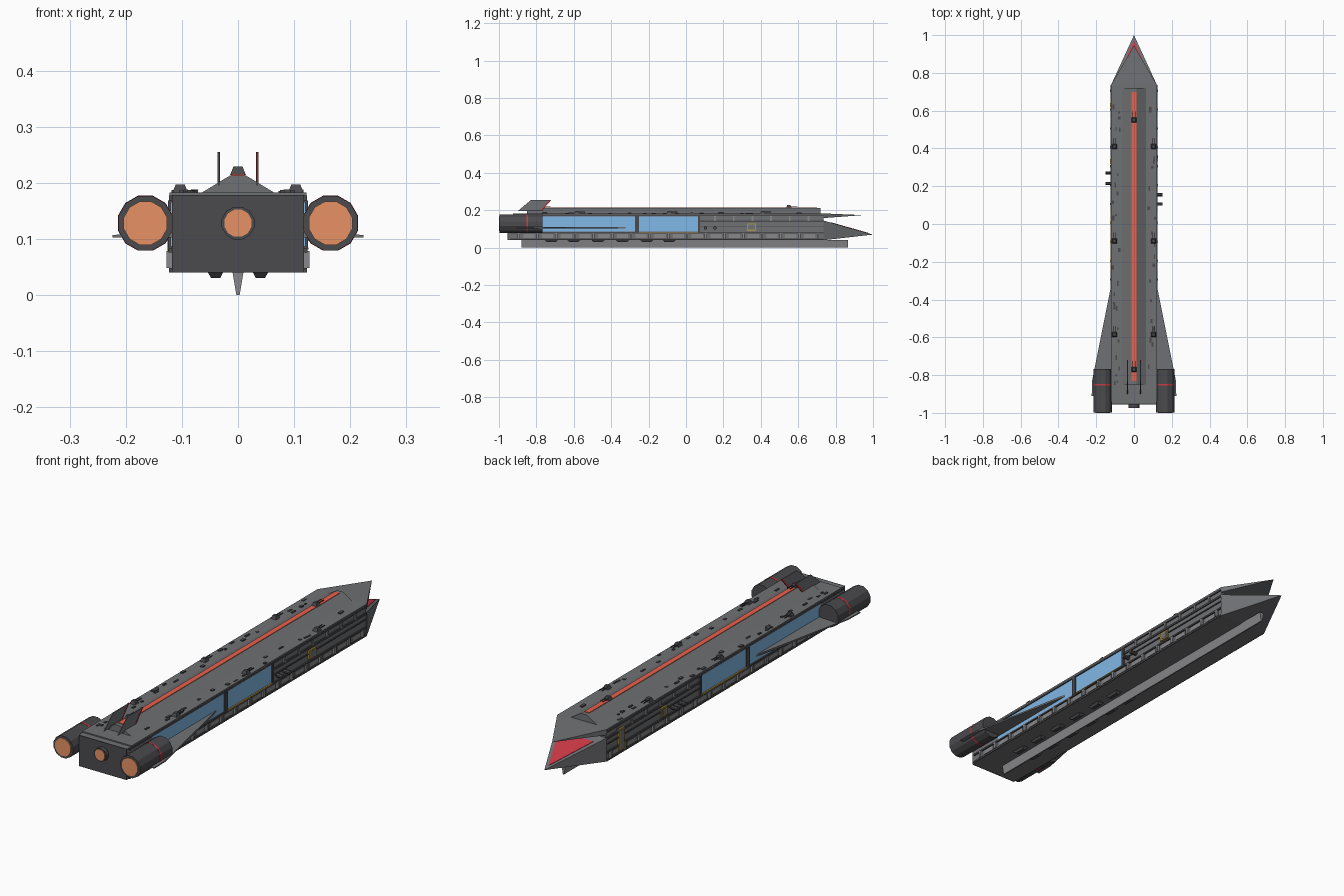
import bpy, bmesh, math, random
from mathutils import Matrix, Vector

if "Cube" in bpy.data.objects:
    bpy.data.objects.remove(bpy.data.objects["Cube"])

random.seed(4)


def mat(name, rgb):
    m = bpy.data.materials.new(name)
    m.diffuse_color = (*rgb, 1)
    m.use_nodes = True
    m.node_tree.nodes["Principled BSDF"].inputs["Base Color"].default_value = m.diffuse_color
    return m


HULL = mat("hull_grey", (0.16, 0.165, 0.175))
DARK = mat("dark_grey", (0.07, 0.07, 0.076))
LIGHT = mat("light_grey", (0.25, 0.25, 0.26))
RED = mat("red", (0.6, 0.04, 0.06))
STRIPE = mat("stripe_red", (0.8, 0.12, 0.07))
GLOW = mat("engine_orange", (0.8, 0.29, 0.13))
BLUE = mat("window_blue", (0.22, 0.48, 0.8))
YELLOW = mat("hatch_yellow", (0.45, 0.3, 0.06))


def finish(name, bm, material):
    bmesh.ops.recalc_face_normals(bm, faces=bm.faces)
    me = bpy.data.meshes.new(name)
    bm.to_mesh(me)
    bm.free()
    me.materials.append(material)
    ob = bpy.data.objects.new(name, me)
    bpy.context.collection.objects.link(ob)
    return ob


def boxes(name, spans, material, mirror=False):
    """One object from boxes given as (x0, x1, y0, y1, z0, z1)."""
    bm = bmesh.new()
    for x0, x1, y0, y1, z0, z1 in spans:
        for s in ((1, -1) if mirror else (1,)):
            m = Matrix.Translation((s * (x0 + x1) / 2, (y0 + y1) / 2, (z0 + z1) / 2))
            m = m @ Matrix.Diagonal((x1 - x0, y1 - y0, z1 - z0, 1))
            bmesh.ops.create_cube(bm, size=1, matrix=m)
    return finish(name, bm, material)


def loft(name, a, b, material, mirror=False):
    """Solid between two matching outlines."""
    bm = bmesh.new()
    for s in ((1, -1) if mirror else (1,)):
        va = [bm.verts.new((s * x, y, z)) for x, y, z in a]
        vb = [bm.verts.new((s * x, y, z)) for x, y, z in b]
        bm.faces.new(va)
        bm.faces.new(vb)
        n = len(va)
        for i in range(n):
            j = (i + 1) % n
            bm.faces.new((va[i], va[j], vb[j], vb[i]))
    return finish(name, bm, material)


def along_y(name, profile, y0, y1, material):
    return loft(name, [(x, y0, z) for x, z in profile], [(x, y1, z) for x, z in profile], material)


def cylinders(name, items, material, n=12, axis='Y'):
    """Cylinders given as (centre, radius, length)."""
    bm = bmesh.new()
    turn = Matrix.Rotation(math.pi / 2, 4, 'X' if axis == 'Y' else 'Y')
    for c, r, l in items:
        m = Matrix.Translation(c) @ turn @ Matrix.Rotation(math.pi / n, 4, 'Z')
        bmesh.ops.create_cone(bm, cap_ends=True, segments=n, radius1=r, radius2=r, depth=l, matrix=m)
    return finish(name, bm, material)


# Main hull, roof plate and bow jaws
boxes("hull", [(-0.118, 0.118, -0.95, 0.735, 0.04, 0.178)], HULL)
boxes("stern_plate", [(-0.118, 0.118, -0.955, -0.949, 0.04, 0.178)], DARK)
boxes("roof_plate", [(-0.122, 0.122, -0.925, 0.735, 0.176, 0.183)], HULL)
bm = bmesh.new()
v = [bm.verts.new(p) for p in ((-0.122, 0.735, 0.04), (0.122, 0.735, 0.04), (0.122, 0.735, 0.145),
                               (-0.122, 0.735, 0.145), (0, 1.0, 0.07))]
for f in ((0, 1, 2, 3), (0, 1, 4), (1, 2, 4), (2, 3, 4), (3, 0, 4)):
    bm.faces.new([v[i] for i in f])
finish("lower_bow", bm, HULL)
bm = bmesh.new()
v = [bm.verts.new(p) for p in ((-0.122, 0.735, 0.158), (0.122, 0.735, 0.158), (0.122, 0.735, 0.183),
                               (-0.122, 0.735, 0.183), (0, 0.945, 0.174))]
for f in ((0, 1, 2, 3), (0, 1, 4), (1, 2, 4), (2, 3, 4), (3, 0, 4)):
    bm.faces.new([v[i] for i in f])
finish("upper_bow", bm, HULL)


def slope(y):
    return 0.145 - (y - 0.735) / 0.265 * 0.075


tri = [(-0.085, 0.775), (0.085, 0.775), (0, 0.972)]
loft("bow_red_panel", [(x, y, slope(y) - 0.002) for x, y in tri],
     [(x, y, slope(y) + 0.002) for x, y in tri], RED)

# Dorsal spine with stripe, ventral keel
along_y("spine", [(-0.067, 0.181), (0.067, 0.181), (0.014, 0.213), (-0.014, 0.213)], -0.85, 0.72, HULL)
boxes("spine_stripe", [(-0.012, 0.012, -0.83, 0.70, 0.21, 0.2155)], STRIPE)
along_y("keel", [(-0.01, 0.042), (0.01, 0.042), (0.003, 0), (-0.003, 0)], -0.88, 0.865, LIGHT)
for i, y in enumerate((-0.72, -0.6, -0.47, -0.34, -0.21, -0.09)):
    loft("belly_blister", [(0.026, y - 0.035, 0.041), (0.054, y - 0.035, 0.041), (0.054, y + 0.035, 0.041), (0.026, y + 0.035, 0.041)],
         [(0.032, y - 0.025, 0.03), (0.048, y - 0.025, 0.03), (0.048, y + 0.025, 0.03), (0.032, y + 0.025, 0.03)],
         DARK, True)

# Side rails and ribs
boxes("side_rails", [(0.115, 0.124, -0.94, 0.735, 0.076, 0.083), (0.115, 0.123, -0.94, 0.735, 0.04, 0.048),
                     (0.115, 0.123, 0.075, 0.735, 0.136, 0.145), (0.115, 0.122, 0.075, 0.735, 0.112, 0.117),
                     (0.115, 0.123, -0.94, 0.735, 0.168, 0.177)], DARK, True)
ribs = [(0.115, 0.127, -0.9 + 0.1 * i, -0.888 + 0.1 * i, 0.048, 0.078) for i in range(17)]
ribs += [(0.115, 0.124, 0.15 + 0.1 * i, 0.16 + 0.1 * i, 0.143, 0.168) for i in range(6)]
boxes("side_ribs", ribs, LIGHT, True)
boxes("side_panels", [(0.115, 0.121, -0.87 + 0.1 * i, -0.81 + 0.1 * i, 0.052, 0.072) for i in range(16)], LIGHT, True)

# Hangar windows and frames
boxes("windows", [(0.116, 0.1205, -0.78, -0.27, 0.086, 0.166), (0.116, 0.1205, -0.25, 0.065, 0.086, 0.166)], BLUE, True)
boxes("window_frames", [(0.115, 0.125, -0.272, -0.25, 0.083, 0.168), (0.115, 0.125, 0.065, 0.076, 0.083, 0.168)], DARK, True)
boxes("window_sill", [(0.115, 0.1255, -0.25, 0.065, 0.081, 0.085)], YELLOW, True)

# Side hatches with yellow frames
hatches = [(1, 0.35, 0.025, 0.09, 0.13), (-1, 0.33, 0.02, 0.09, 0.13), (-1, 0.63, 0.018, 0.055, 0.15)]
boxes("hatch_frames", [(s * 0.121 - 0.004, s * 0.121 + 0.004, y - w, y + w, a, b) for s, y, w, a, b in hatches], YELLOW)
boxes("hatch_doors", [(s * 0.121 - 0.005, s * 0.121 + 0.005, y - w + 0.007, y + w - 0.007, a + 0.006, b - 0.006)
                      for s, y, w, a, b in hatches], HULL)

# Side docking tubes
tubes = [(0.133, 0.155), (0.133, 0.105), (-0.133, 0.27), (-0.133, 0.215)]
cylinders("docking_tubes", [((x, y, 0.105), 0.009, 0.036) for x, y in tubes], DARK, 8, 'X')

# Engine pods and stern nozzle
pods = (-0.165, 0.165)
cylinders("engine_pods", [((x, -0.8825, 0.128), 0.05, 0.229) for x in pods], DARK)
cylinders("pod_bands", [((x, -0.85, 0.128), 0.0508, 0.008) for x in pods], RED)
cylinders("pod_exhausts", [((x, -0.98, 0.128), 0.04, 0.04) for x in pods], GLOW)
cylinders("stern_nozzle", [((0, -0.96, 0.128), 0.03, 0.026)], DARK)
cylinders("stern_exhaust", [((0, -0.965, 0.128), 0.025, 0.02)], GLOW)

# Delta wings
plan = [(0.11, -0.27), (0.222, -0.83), (0.224, -0.91), (0.11, -0.91)]
loft("wings", [(x, y, 0.102) for x, y in plan], [(x, y, 0.107 if x > 0.2 else 0.112) for x, y in plan], HULL, True)

# Raked tail fins with red leading edge
fin = [(-0.90, 0.195), (-0.83, 0.254), (-0.722, 0.254), (-0.775, 0.195)]
loft("tail_fins", [(0.033, y, z) for y, z in fin], [(0.036, y, z) for y, z in fin], HULL, True)
edge = [(-0.782, 0.196), (-0.73, 0.255), (-0.72, 0.255), (-0.772, 0.196)]
loft("fin_edges", [(0.0325, y, z) for y, z in edge], [(0.0365, y, z) for y, z in edge], RED, True)


# Twin-barrel turrets
def turret(x, y, z):
    def ring(w, h):
        return [(x - w, y - w, h), (x + w, y - w, h), (x + w, y + w, h), (x - w, y + w, h)]
    loft("turret", ring(0.014, z), ring(0.008, z + 0.015), DARK)
    boxes("turret_barrels", [(x + d - 0.0015, x + d + 0.0015, y, y + 0.045, z + 0.007, z + 0.01)
                             for d in (-0.006, 0.006)], DARK)


for y in (0.41, -0.09, -0.585):
    for x in (-0.103, 0.103):
        turret(x, y, 0.182)
for y in (0.55, -0.77):
    turret(0, y, 0.214)

# Small roof fittings
fittings = []
for i in range(44):
    x = random.choice((-1, 1)) * random.uniform(0.075, 0.112)
    y = random.uniform(-0.85, 0.69)
    w, l = random.uniform(0.003, 0.007), random.uniform(0.005, 0.014)
    fittings.append((x - w, x + w, y - l, y + l, 0.181, random.uniform(0.185, 0.188)))
boxes("roof_fittings", fittings, DARK)
